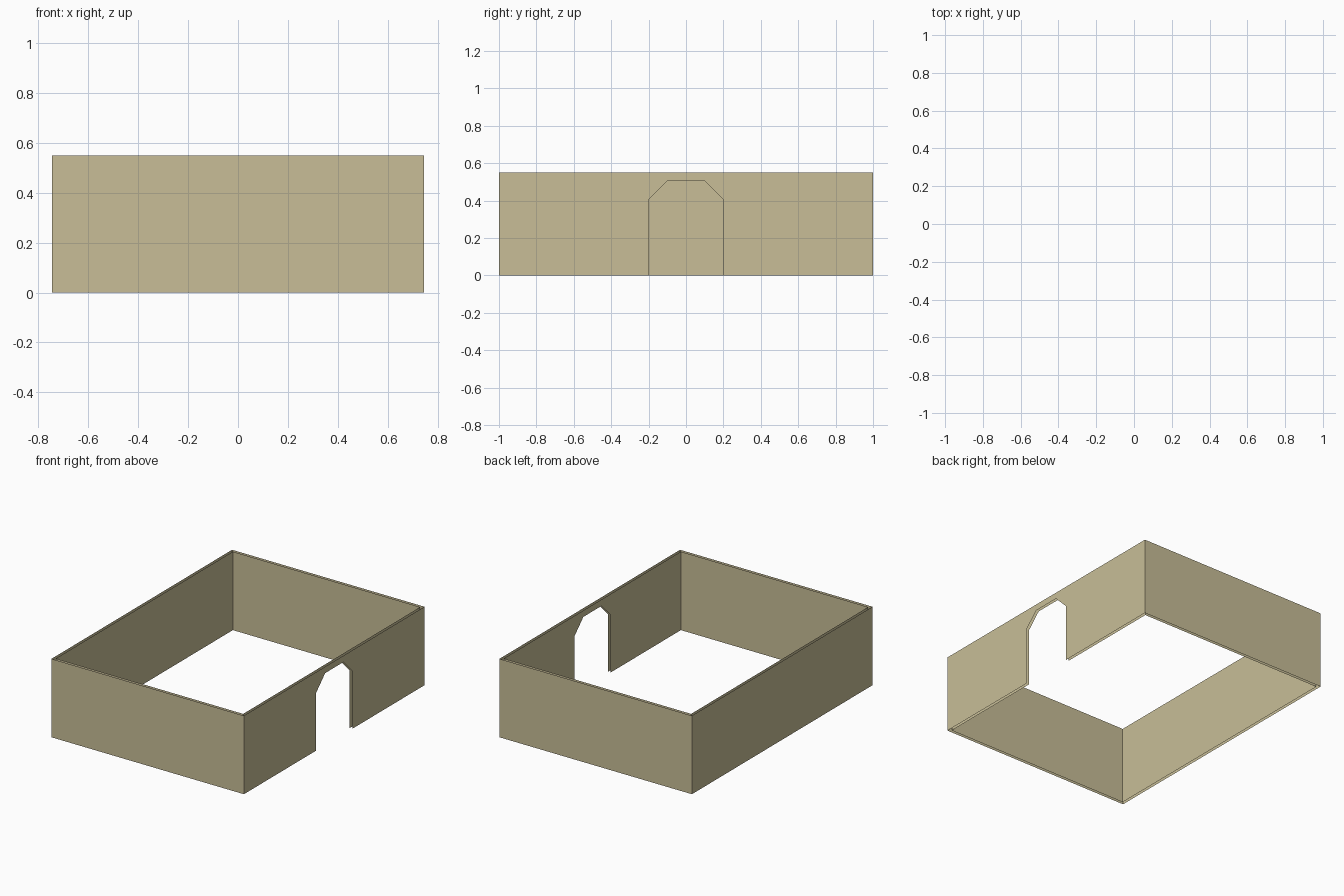
import bpy, bmesh

if "Cube" in bpy.data.objects:
    bpy.data.objects.remove(bpy.data.objects["Cube"])

X, Y, H, T = 0.746, 1.0, 0.55, 0.02   # half sizes, height, wall gap

mat = bpy.data.materials.new("sand")
mat.diffuse_color = (0.58, 0.515, 0.31, 1)
mat.use_nodes = True
mat.node_tree.nodes["Principled BSDF"].inputs["Base Color"].default_value = mat.diffuse_color

# Doorway outline in (y, z), chamfered at the top
DOOR = [(-0.2, 0), (-0.2, 0.405), (-0.1, 0.505), (0.1, 0.505), (0.2, 0.405), (0.2, 0)]


def shell(name, hx, hy, inward):
    """Four uncapped wall sheets, with a doorway in the +x wall."""
    bm = bmesh.new()
    rect = lambda w: [(-w, 0), (w, 0), (w, H), (-w, H)]
    door_wall = [(-hy, 0)] + DOOR + [(hy, 0), (hy, H), (-hy, H)]
    walls = [
        [(hx, y, z) for y, z in door_wall],
        [(-hx, -y, z) for y, z in rect(hy)],
        [(x, -hy, z) for x, z in rect(hx)],
        [(-x, hy, z) for x, z in rect(hx)],
    ]
    for pts in walls:
        bm.faces.new([bm.verts.new(p) for p in pts])
    bmesh.ops.remove_doubles(bm, verts=bm.verts, dist=1e-5)
    if inward:
        bmesh.ops.reverse_faces(bm, faces=bm.faces)
    me = bpy.data.meshes.new(name)
    bm.to_mesh(me)
    bm.free()
    me.materials.append(mat)
    bpy.context.collection.objects.link(bpy.data.objects.new(name, me))


# Outer and inner wall surfaces, open along the top, bottom and door edges
shell("outer_walls", X, Y, False)
shell("inner_walls", X - T, Y - T, True)
